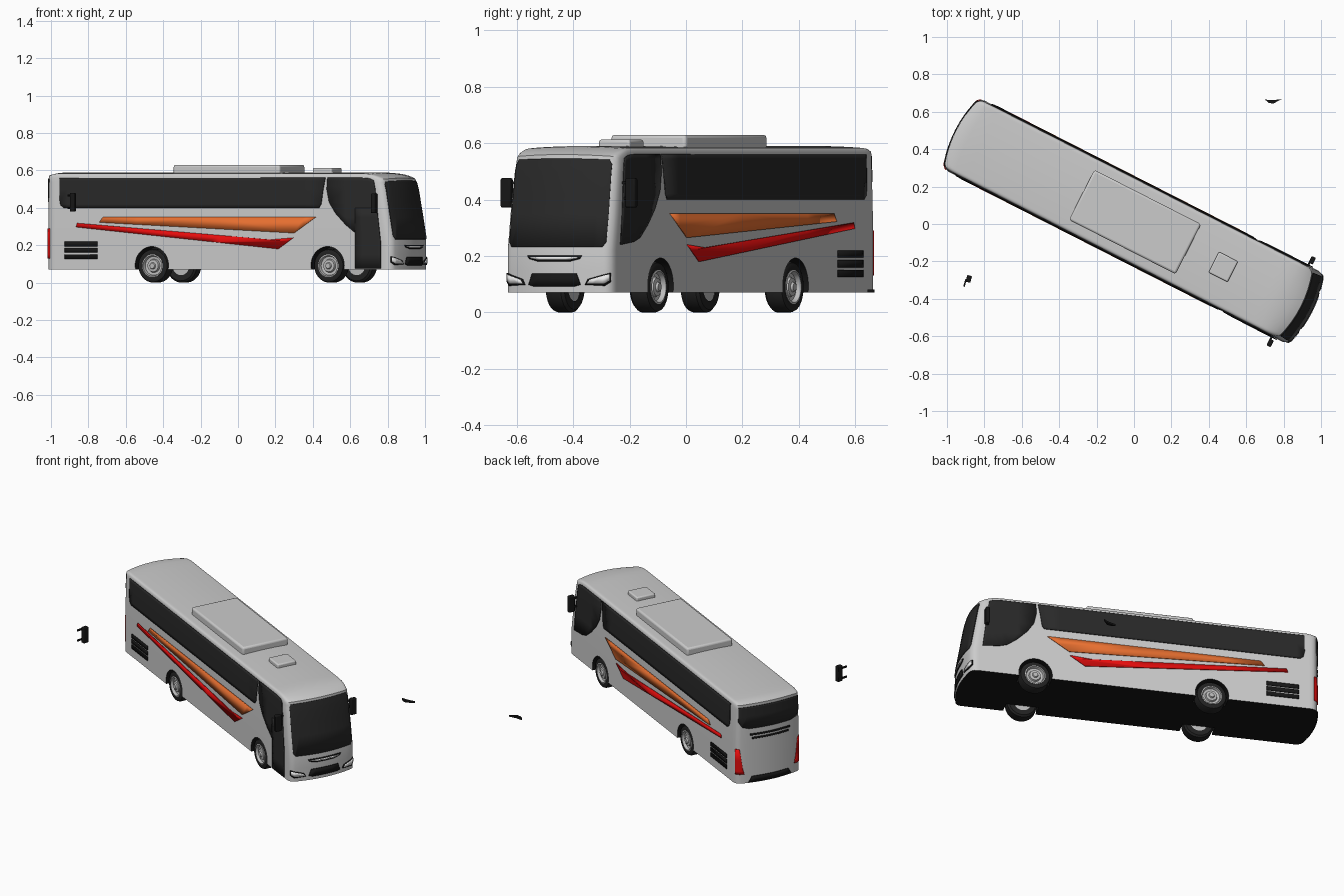
import bpy, bmesh, math
from mathutils import Matrix, Vector

if "Cube" in bpy.data.objects:
    bpy.data.objects.remove(bpy.data.objects["Cube"])

# The bus is built along +x, then turned to its parked angle
PARKED = Matrix.Rotation(math.radians(-27), 4, 'Z') @ Matrix.Translation((0, 0.012, 0))
HALF, FRONT, REAR, FLOOR, ROOF = 0.213, 1.02, -1.04, 0.07, 0.59
AXLES = (0.64, -0.415)


def material(name, rgb):
    m = bpy.data.materials.new(name)
    m.use_nodes = True
    m.diffuse_color = (*rgb, 1)
    m.node_tree.nodes["Principled BSDF"].inputs["Base Color"].default_value = (*rgb, 1)
    return m


white = material("body_white", (0.6, 0.6, 0.6))
glass = material("dark_glass", (0.022, 0.022, 0.022))
black = material("trim_black", (0.008, 0.008, 0.008))
orange = material("stripe_orange", (0.8, 0.16, 0.03))
red = material("stripe_red", (0.8, 0.004, 0.004))
rubber = material("tyre_rubber", (0.016, 0.016, 0.016))
rim_grey = material("rim_grey", (0.5, 0.5, 0.5))
lamp = material("lamp_white", (0.8, 0.8, 0.8))


def clamp(t):
    return max(0.0, min(1.0, t))


def rolled(d, r):
    """Depth of a quarter round of radius r at distance d from its edge."""
    s = max(0.0, min(r, r - d))
    return r - math.sqrt(r * r - s * s)


def skin(p):
    """Shape a plain box point into the curved coach body."""
    u, v, z = p
    a = min(abs(v) / HALF, 1)
    edge = HALF - abs(v)
    bulge = 0.035 * (1 - a * a) - rolled(edge, 0.03)
    ends = clamp((u - 0.9) / 0.12) - clamp((-u - 0.92) / 0.12)
    lean = 0.06 * clamp((z - 0.22) / 0.35) * clamp((u - 0.75) / 0.27) ** 2
    drop = 0.008 * a * a + rolled(edge, 0.015)
    drop += 0.03 * clamp((u - 0.85) / 0.17) ** 2 + 0.012 * clamp((-u - 0.98) / 0.06) ** 2
    return Vector((u + bulge * ends - lean,
                   v * (1 - 0.03 * clamp((z - 0.35) / 0.24)),
                   z - drop * clamp((z - 0.5) / 0.09)))


half_cuts = (0.05, 0.1, 0.15, 0.183, 0.192, 0.2, 0.206, 0.21)
CUTS = ([-1.02, -1, -0.98, -0.92, -0.5, 0, 0.5, 0.75, 0.8, 0.85, 0.9, 0.93, 0.96, 0.98, 1],
        [0] + [s * c for c in half_cuts for s in (-1, 1)],
        [0.15, 0.22, 0.35, 0.42, 0.5, 0.53, 0.56])


def slice_and_skin(bm):
    for axis, cuts in enumerate(CUTS):
        no = [0, 0, 0]
        no[axis] = 1
        for c in cuts:
            co = [n * c for n in no]
            bmesh.ops.bisect_plane(bm, geom=bm.verts[:] + bm.edges[:] + bm.faces[:],
                                   plane_co=co, plane_no=no, dist=1e-5)
    for v in bm.verts:
        v.co = skin(v.co)


def finish(name, bm, mat, place=PARKED, bevel=0, smooth=True):
    mesh = bpy.data.meshes.new(name)
    bm.to_mesh(mesh)
    bm.free()
    ob = bpy.data.objects.new(name, mesh)
    bpy.context.collection.objects.link(ob)
    mesh.materials.append(mat)
    ob.matrix_world = place
    if bevel:
        m = ob.modifiers.new("Bevel", 'BEVEL')
        m.width, m.segments = bevel, 3
    bpy.ops.object.select_all(action='DESELECT')
    bpy.context.view_layer.objects.active = ob
    ob.select_set(True)
    if smooth:
        bpy.ops.object.shade_smooth_by_angle(angle=math.radians(35))
    return ob


def box(name, lo, hi, mat, bevel=0.0, place=PARKED):
    bm = bmesh.new()
    bmesh.ops.create_cube(bm, size=1)
    for v in bm.verts:
        v.co = [l + (c + 0.5) * (h - l) for c, l, h in zip(v.co, lo, hi)]
    return finish(name, bm, mat, place, bevel)


def plate(name, wall, outline, mat, lift=0.003):
    """Thin panel following the body skin; outline is (along, height)."""
    spot = {"left": lambda a, z: (a, HALF + lift, z), "right": lambda a, z: (a, -HALF - lift, z),
            "front": lambda a, z: (FRONT + lift, a, z), "rear": lambda a, z: (REAR - lift, a, z)}[wall]
    out = {"left": (0, 1, 0), "right": (0, -1, 0), "front": (1, 0, 0), "rear": (-1, 0, 0)}[wall]
    bm = bmesh.new()
    f = bm.faces.new([bm.verts.new(spot(a, z)) for a, z in outline])
    f.normal_update()
    if f.normal.dot(Vector(out)) < 0:
        f.normal_flip()
    slice_and_skin(bm)
    ob = finish(name, bm, mat)
    s = ob.modifiers.new("Thickness", 'SOLIDIFY')
    s.thickness, s.offset = 0.005, 0
    return ob


def mirrored(half):
    return half + [(-a, z) for a, z in reversed(half)]


# Body shell with cut wheel arches
bm = bmesh.new()
bmesh.ops.create_cube(bm, size=1)
for v in bm.verts:
    v.co = (FRONT if v.co.x > 0 else REAR, v.co.y * 2 * HALF, ROOF if v.co.z > 0 else FLOOR)
slice_and_skin(bm)
body = finish("body", bm, white, smooth=False)
bm = bmesh.new()
for u in AXLES:
    for s in (-1, 1):
        bmesh.ops.create_cone(bm, cap_ends=True, segments=40, radius1=0.1, radius2=0.1, depth=0.12,
                              matrix=Matrix.Translation((u, s * 0.19, 0.093))
                              @ Matrix.Rotation(math.pi / 2, 4, 'X'))
cutter = finish("arch_cutter", bm, black, smooth=False)
cutter.hide_render = True
cut = body.modifiers.new("Arches", 'BOOLEAN')
cut.object, cut.operation, cut.solver = cutter, 'DIFFERENCE', 'EXACT'
bpy.context.view_layer.update()
bpy.context.view_layer.objects.active = body
bpy.ops.object.modifier_apply(modifier=cut.name)
bpy.data.objects.remove(cutter)
body.data.materials.clear()
for m in (white, black):
    body.data.materials.append(m)
for p in body.data.polygons:
    c = p.center
    inside = c.z < 0.25 and abs(c.y) < HALF - 0.004 and abs(c.x) < 0.85
    p.material_index = int(c.z < FLOOR + 0.001 or inside)
bpy.ops.object.select_all(action='DESELECT')
body.select_set(True)
bpy.ops.object.shade_smooth_by_angle(angle=math.radians(35))

# Glass, stripes, vents, wheels and mirrors on both sides
for side, s in (("left", 1), ("right", -1)):
    plate(side + "_window", side, [(-0.985, 0.58), (-0.985, 0.45), (-0.975, 0.415), (-0.95, 0.4),
                                   (0.59, 0.4), (0.602, 0.42), (0.625, 0.582)], glass)
    plate(side + "_cab_window", side, [(0.638, 0.582), (0.635, 0.5), (0.65, 0.43), (0.69, 0.37), (0.75, 0.31),
                                       (0.81, 0.265), (0.86, 0.25), (0.98, 0.24), (0.98, 0.582)], glass)
    plate(side + "_orange_stripe", side, [(-0.728, 0.322), (-0.706, 0.35), (0.57, 0.35), (0.44, 0.265)], orange)
    plate(side + "_red_stripe", side, [(-0.868, 0.297), (-0.86, 0.318), (0.3, 0.23), (0.436, 0.24),
                                       (0.345, 0.18)], red)
    for i in range(3):
        z = 0.126 + 0.034 * i
        plate(f"{side}_vent_{i + 1}", side, [(-0.94, z), (-0.94, z + 0.025), (-0.74, z + 0.025), (-0.74, z)], black)
    for u, end in zip(AXLES, ("front", "rear")):
        for part, mat, profile in (
                ("tyre", rubber, [(0.05, 0.13), (0.08, 0.13), (0.09, 0.14), (0.09, 0.192),
                                  (0.086, 0.201), (0.078, 0.205), (0.06, 0.203), (0.058, 0.19)]),
                ("rim", rim_grey, [(0, 0.135), (0.055, 0.135), (0.061, 0.205), (0.055, 0.207), (0.05, 0.19),
                                   (0.036, 0.188), (0.032, 0.2), (0.018, 0.202), (0.014, 0.21), (0, 0.21)])):
            bm = bmesh.new()
            vs = [bm.verts.new((r, s * w, 0)) for r, w in profile]
            es = [bm.edges.new(pair) for pair in zip(vs, vs[1:])]
            bmesh.ops.spin(bm, geom=vs + es, cent=(0, 0, 0), axis=(0, 1, 0), angle=math.tau, steps=40)
            bmesh.ops.remove_doubles(bm, verts=bm.verts, dist=1e-5)
            bmesh.ops.translate(bm, verts=bm.verts, vec=(u, 0, 0.09))
            bmesh.ops.recalc_face_normals(bm, faces=bm.faces)
            finish(f"{end}_{side}_{part}", bm, mat)
    y0, y1 = sorted((s * 0.228, s * 0.268))
    box(side + "_mirror", (0.925, y0, 0.372), (0.95, y1, 0.476), black, 0.006)
    for z in (0.4, 0.455):
        y0, y1 = sorted((s * 0.19, s * 0.235))
        box(side + "_mirror_arm", (0.925, y0, z), (0.935, y1, z + 0.01), black)
    # Lamps at the corners
    plate(side + "_headlamp_surround", "front", [(s * a, z) for a, z in (
        (0.12, 0.098), (0.13, 0.118), (0.206, 0.14), (0.206, 0.108), (0.19, 0.094))], black)
    plate(side + "_headlamp", "front", [(s * a, z) for a, z in (
        (0.128, 0.103), (0.138, 0.116), (0.203, 0.135), (0.203, 0.113), (0.188, 0.102))], lamp, 0.006)
    plate(side + "_tail_lamp", "rear", [(s * a, z) for a, z in (
        (0.165, 0.13), (0.175, 0.17), (0.192, 0.29), (0.21, 0.29), (0.21, 0.13))], red)
plate("passenger_door", "right", [(0.809, 0.075), (0.98, 0.075), (0.98, 0.4), (0.809, 0.4)], glass, 0.0035)

# Front end
plate("windscreen", "front", mirrored([(0.18, 0.232), (0.192, 0.25), (0.194, 0.54), (0.185, 0.568)]), glass)
plate("front_slot", "front", mirrored([(0.06, 0.18), (0.1, 0.19), (0.108, 0.202)]), black)
plate("front_slot_bar", "front", mirrored([(0.06, 0.187), (0.09, 0.192), (0.095, 0.196)]), lamp, 0.006)
plate("grille", "front", mirrored([(0.08, 0.092), (0.103, 0.098), (0.088, 0.138)]), black)

# Rear end
plate("rear_window", "rear", mirrored([(0.14, 0.42), (0.18, 0.432), (0.2, 0.465), (0.2, 0.57)]), glass)
for z, w in ((0.375, 0.13), (0.352, 0.12)):
    plate("rear_slot", "rear", mirrored([(w, z), (w, z + 0.01)]), black)
plate("rear_bumper_grille", "rear", mirrored([(0.14, 0.075), (0.12, 0.112)]), black)

# Roof units
box("roof_air_unit", (-0.32, -0.15, 0.57), (0.32, 0.15, 0.63), white, 0.012)
box("roof_hatch", (0.472, -0.062, 0.57), (0.587, 0.062, 0.613), white, 0.008)

# Loose spare mirror and wiper standing apart from the bus
spare = Matrix.Translation((-0.885, -0.3, 0.43)) @ Matrix.Rotation(math.radians(-15), 4, 'Z')
box("spare_mirror", (-0.013, -0.012, -0.05), (0.013, 0.025, 0.05), black, 0.005, spare)
for z in (-0.035, 0.03):
    box("spare_mirror_arm", (-0.018, -0.04, z), (-0.01, 0, z + 0.01), black, 0, spare)
bm = bmesh.new()
blade = bm.faces.new([bm.verts.new((x, y, 0.07)) for x, y in (
    (0.7, 0.665), (0.72, 0.648), (0.745, 0.643), (0.765, 0.655), (0.79, 0.668), (0.745, 0.662))])
top = bmesh.ops.extrude_face_region(bm, geom=[blade])["geom"]
bmesh.ops.translate(bm, verts=[g for g in top if isinstance(g, bmesh.types.BMVert)], vec=(0, 0, 0.012))
bmesh.ops.recalc_face_normals(bm, faces=bm.faces)
finish("spare_wiper", bm, black, Matrix.Identity(4))
